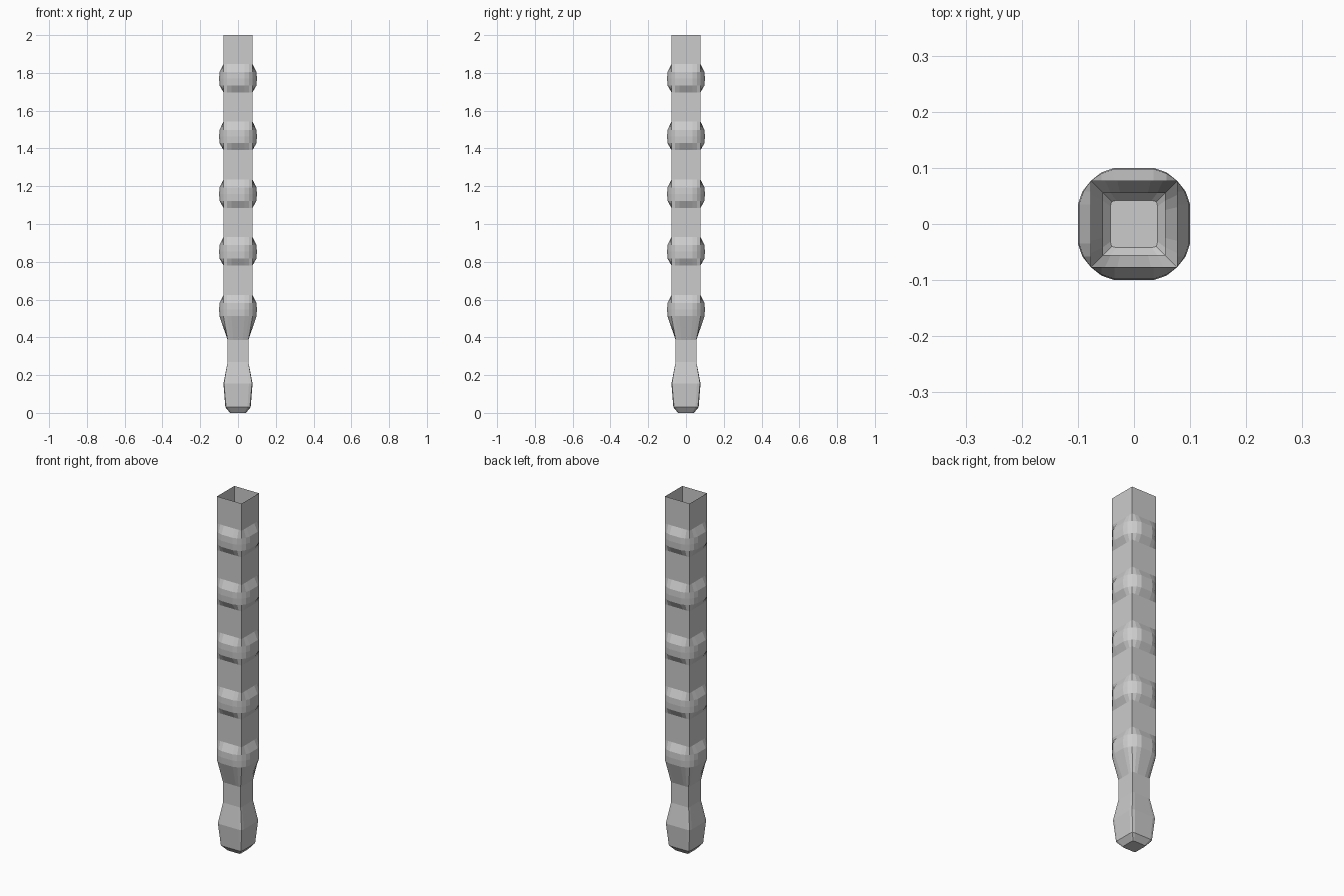
import bpy, bmesh
from mathutils import Matrix, Vector

if "Cube" in bpy.data.objects:
    bpy.data.objects.remove(bpy.data.objects["Cube"])

H = 0.077      # half width of the plain square tube


def section(half, corner):
    """Square loop with flats at `half` and corners pulled in to `corner`."""
    if half - corner > 0.005:
        side = [(corner, -corner), (half - 0.008, -0.058), (half, -0.035), (half, 0),
                (half, 0.035), (half - 0.008, 0.058)]
    else:
        side = [(corner, -corner)] + [(half, half * t) for t in (-0.75, -0.45, 0, 0.45, 0.75)]
    loop = []
    for i in range(4):
        rot = Matrix.Rotation(i * 1.5707963, 2)
        loop += [rot @ Vector(p) for p in side]
    return loop


# handle: rounded butt, swell and narrow neck (z, half width, corner)
rings = [(0.0, 0.042, 0.040), (0.03, 0.067, 0.063), (0.155, 0.077, 0.074),
         (0.27, 0.055, 0.055), (0.385, 0.055, 0.055)]

# five evenly spaced swellings; the lowest flows straight into the neck
for i in range(5):
    c = 0.548 + i * 0.3055
    if i:
        rings.append((c - 0.073, H, H))
    rings += [(c - 0.036, 0.098, H), (c, 0.1, H), (c + 0.034, 0.098, H),
              (c + 0.077, H, H)]
rings.append((2.0, H, H))      # open mouth

# skin the loops into one thin shell, closed only at the bottom
bm = bmesh.new()
loops = [[bm.verts.new((p.x, p.y, z)) for p in section(h, c)] for z, h, c in rings]
n = len(loops[0])
for a, b in zip(loops, loops[1:]):
    for k in range(n):
        m = (k + 1) % n
        bm.faces.new((a[k], a[m], b[m], b[k]))
bm.faces.new(loops[0][::-1])

mesh = bpy.data.meshes.new("ribbed_square_tube")
bm.to_mesh(mesh)
bm.free()
bpy.context.collection.objects.link(bpy.data.objects.new("ribbed_square_tube", mesh))
